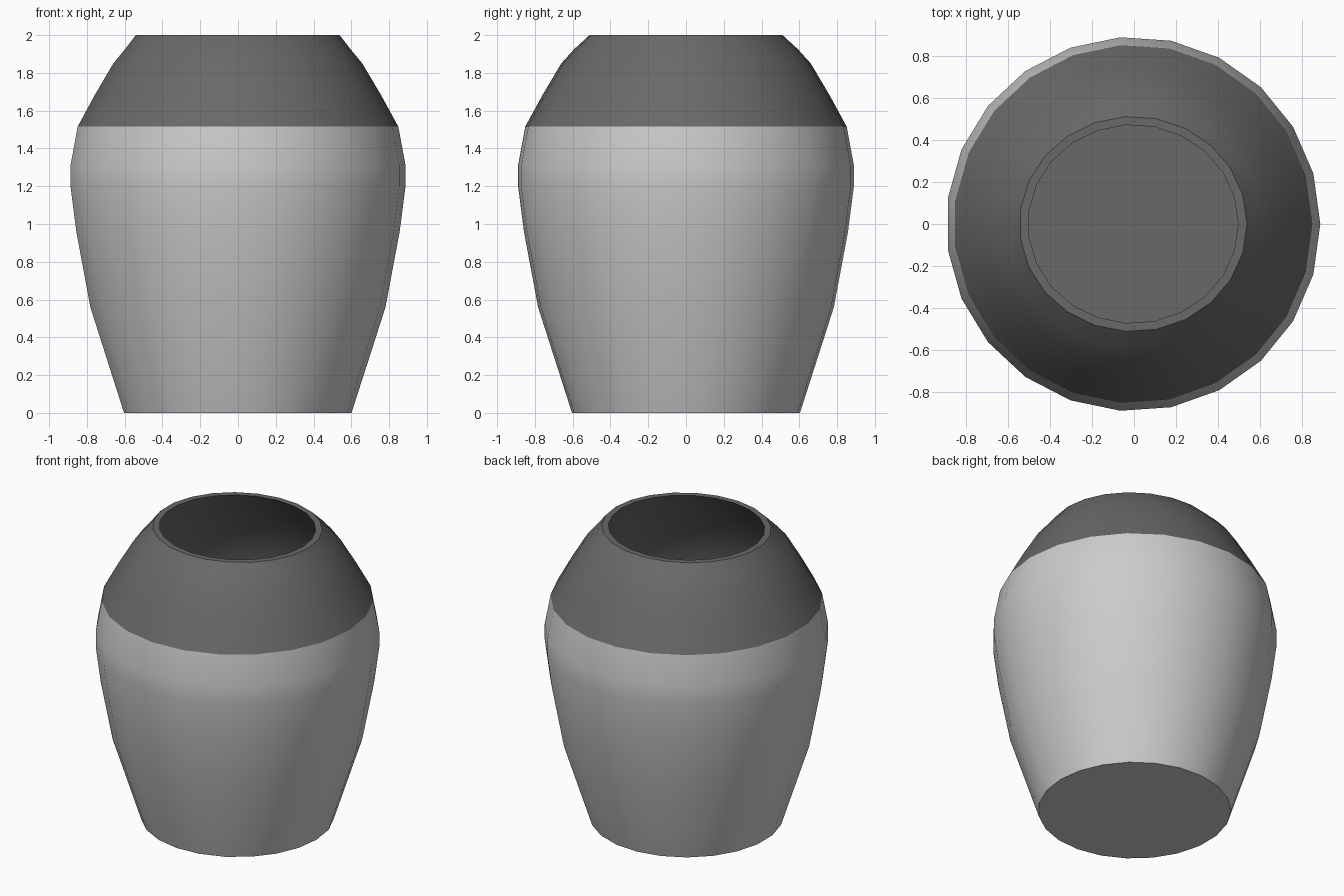
import bpy, bmesh, math

if "Cube" in bpy.data.objects:
    bpy.data.objects.remove(bpy.data.objects["Cube"])

SIDES = 23

# (radius, z, y scale): the mouth is slightly oval
base = [(0.605, 0, 1), (0.785, 0.56, 1), (0.86, 0.96, 1), (0.891, 1.2, 1),
        (0.891, 1.31, 1), (0.853, 1.515, 1)]
shoulder = [(0.853, 1.515, 1), (0.76, 1.685, 1), (0.662, 1.85, 1),
            (0.60, 1.925, 0.99), (0.542, 2.0, 0.945)]
# Inner wall, running from the mouth down to the floor
lining = [(0.50, 2.0, 0.945), (0.56, 1.91, 0.99), (0.622, 1.83, 1), (0.72, 1.665, 1),
          (0.81, 1.505, 1), (0.849, 1.3, 1), (0.849, 1.2, 1), (0.818, 0.96, 1),
          (0.744, 0.57, 1), (0.575, 0.04, 1)]


def ring(bm, r, z, sy):
    return [bm.verts.new((r * math.cos(a) - 0.004, r * sy * math.sin(a), z))
            for a in (2 * math.pi * i / SIDES for i in range(SIDES))]


def lathe(name, profile, cap_first=False, cap_last=False, mat=None):
    bm = bmesh.new()
    rings = [ring(bm, *p) for p in profile]
    for lo, hi in zip(rings, rings[1:]):
        for i in range(SIDES):
            j = (i + 1) % SIDES
            bm.faces.new((lo[i], lo[j], hi[j], hi[i]))
    if cap_first:
        bm.faces.new(rings[0][::-1])
    if cap_last:
        bm.faces.new(rings[-1])
    mesh = bpy.data.meshes.new(name)
    bm.to_mesh(mesh)
    bm.free()
    ob = bpy.data.objects.new(name, mesh)
    bpy.context.collection.objects.link(ob)
    if mat:
        mesh.materials.append(mat)
    bpy.ops.object.select_all(action='DESELECT')
    ob.select_set(True)
    bpy.context.view_layer.objects.active = ob
    bpy.ops.object.shade_smooth_by_angle(angle=math.radians(30))
    return ob


dark = bpy.data.materials.new("dark_glaze")
dark.diffuse_color = (0.14, 0.14, 0.14, 1)
dark.use_nodes = True
dark.node_tree.nodes["Principled BSDF"].inputs["Base Color"].default_value = dark.diffuse_color

# Light lower body with closed underside
lathe("pot_body", base, cap_first=True)
# Dark shoulder, flat rim, hollow inside and floor
lathe("glazed_shoulder_and_lining", shoulder + lining, cap_last=True, mat=dark)
